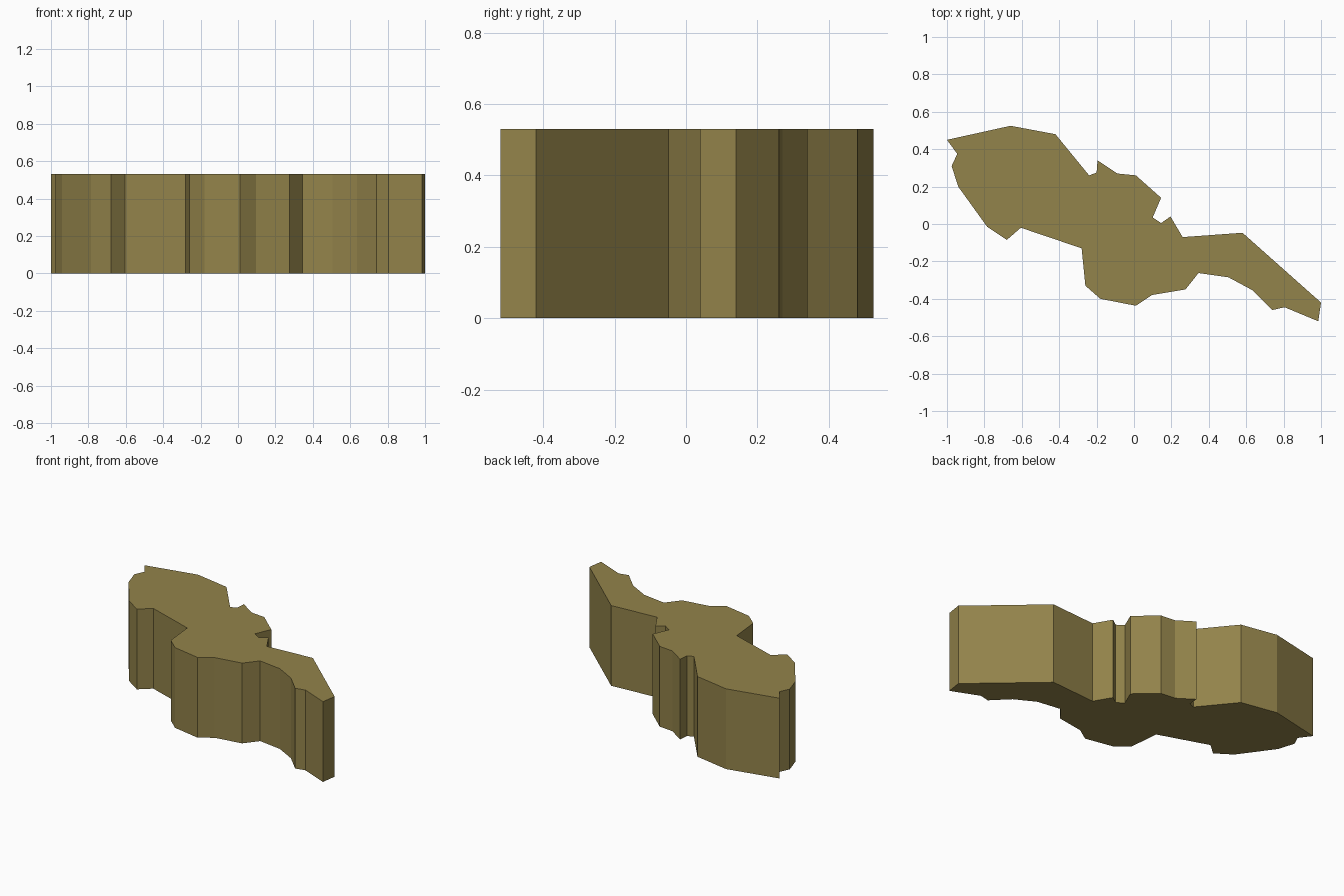
import bpy, bmesh

HEIGHT = 0.53

# Outline seen from above, clockwise from the far left corner
OUTLINE = [
    (-1.0, 0.45), (-0.66, 0.525), (-0.42, 0.48), (-0.24, 0.26), (-0.20, 0.275),
    (-0.195, 0.34), (-0.09, 0.27), (0.01, 0.26), (0.145, 0.14), (0.10, 0.035),
    (0.145, 0.005), (0.195, 0.04), (0.26, -0.07), (0.58, -0.047), (1.0, -0.42),
    (0.985, -0.52), (0.805, -0.445), (0.74, -0.46), (0.635, -0.355),
    (0.505, -0.285), (0.345, -0.262), (0.275, -0.35), (0.095, -0.38),
    (0.01, -0.437), (-0.18, -0.40), (-0.26, -0.33), (-0.28, -0.13),
    (-0.605, -0.02), (-0.68, -0.085), (-0.785, -0.015), (-0.94, 0.20),
    (-0.975, 0.31), (-0.945, 0.375),
]

# Slab: the outline extruded straight up
bm = bmesh.new()
base = bm.faces.new([bm.verts.new((x, y, 0)) for x, y in OUTLINE])
top = bmesh.ops.extrude_face_region(bm, geom=[base], use_keep_orig=True)
bmesh.ops.translate(bm, vec=(0, 0, HEIGHT),
                    verts=[v for v in top["geom"] if isinstance(v, bmesh.types.BMVert)])
bmesh.ops.recalc_face_normals(bm, faces=bm.faces)

mesh = bpy.data.meshes.new("island_slab")
bm.to_mesh(mesh)
bm.free()
slab = bpy.data.objects.new("island_slab", mesh)
bpy.context.collection.objects.link(slab)

# Olive colour for the whole slab
olive = bpy.data.materials.new("olive")
olive.diffuse_color = (0.29, 0.227, 0.069, 1)
mesh.materials.append(olive)
